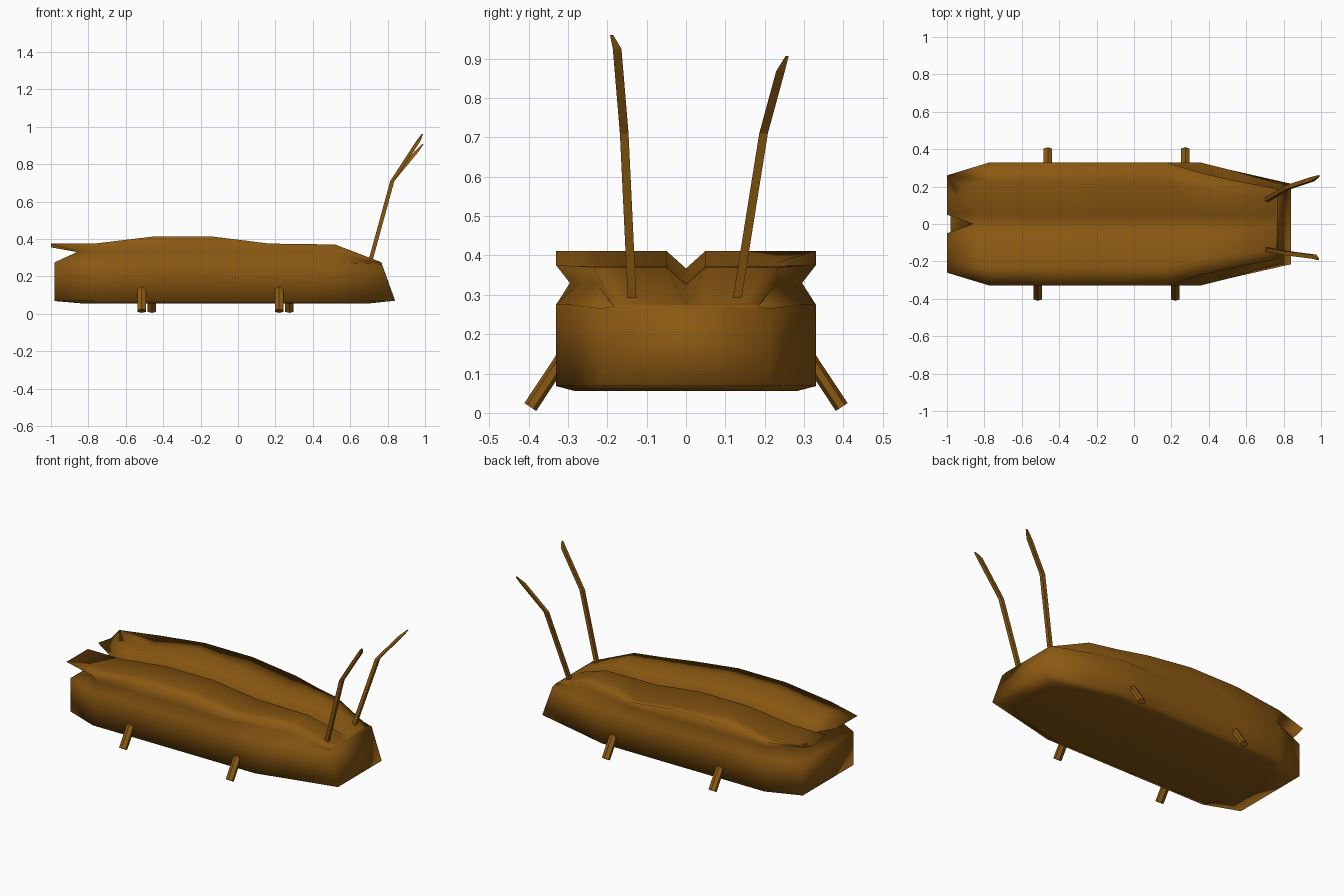
import bpy, bmesh
from mathutils import Vector

cube = bpy.data.objects.get("Cube")
if cube:
    bpy.data.objects.remove(cube)

brown = bpy.data.materials.new("chestnut_brown")
brown.use_nodes = True
COLOR = (0.26, 0.1, 0.006, 1)
brown.diffuse_color = COLOR
brown.node_tree.nodes["Principled BSDF"].inputs["Base Color"].default_value = COLOR


def finish(bm, name, smooth=True):
    bmesh.ops.recalc_face_normals(bm, faces=bm.faces)
    mesh = bpy.data.meshes.new(name)
    bm.to_mesh(mesh)
    bm.free()
    mesh.materials.append(brown)
    for poly in mesh.polygons:
        poly.use_smooth = smooth
    obj = bpy.data.objects.new(name, mesh)
    bpy.context.collection.objects.link(obj)
    return obj


def half_ring(x, body, lip, top, pocket, side):
    """Half cross-section from the belly up to the centre seam."""
    return [(x, side * (body - .05), .055), (x, side * body, .068),
            (x, side * body, .275), (x, side * (min(body, lip + .03) - .035), .33),
            (x, side * lip, top), (x, side * lip * .7, top - pocket),
            (x, side * .05, top), (x, 0, top - .045)]


# Body with wing cases: x, body half width, lip half width, top height, hollow depth
stations = [(-1, .25, .26, .375, .02), (-.77, .33, .33, .375, .03),
            (-.46, .33, .33, .412, 0), (-.13, .33, .33, .412, .03),
            (.17, .33, .33, .375, .035), (.35, .33, .275, .373, 0),
            (.52, .288, .235, .37, 0), (.77, .215, .19, .285, 0)]
TAIL_X = (-.83, -.98, -.98, -.86, -1, -1, -1, -.86)
HEAD_X = (.7, .84, .77, .77, .76, .76, .76, .76)
HEAD_Z = (.055, .07, .265, .272, .277, .278, .278, .275)

bm = bmesh.new()
rings = []
for i, (x, body, lip, top, pocket) in enumerate(stations):
    sides = []
    for side in (1, -1):
        pts = [Vector(p) for p in half_ring(x, body, lip, top, pocket if side > 0 else 0, side)]
        for k, p in enumerate(pts):
            if i == 0:
                p.x = TAIL_X[k]
            elif i == len(stations) - 1:
                p.x, p.z = HEAD_X[k], HEAD_Z[k]
        sides.append([bm.verts.new(p) for p in pts[:-1]])
        seam = pts[-1]
    centre = bm.verts.new(seam)
    rings.append([s + [centre] for s in sides])

for a, b in zip(rings, rings[1:]):
    for ra, rb in zip(a, b):
        for k in range(len(ra) - 1):
            bm.faces.new((ra[k], ra[k + 1], rb[k + 1], rb[k]))
    bm.faces.new((a[0][0], b[0][0], b[1][0], a[1][0]))

# Tail and head ends, with the wing tips closed separately
for left, right in (rings[0], rings[-1]):
    for k in range(3):
        bm.faces.new((left[k], left[k + 1], right[k + 1], right[k]))
    bm.faces.new((left[3], left[7], right[3]))
    for half in (left, right):
        bm.faces.new(half[3:])
finish(bm, "body_and_wing_cases")


# Antennae: tapered square rods along a bent path
def antenna(name, path):
    bm = bmesh.new()
    previous = None
    for (x, y, z), r in zip(path, (.011, .011, .011, .004)):
        ring = [bm.verts.new((x + r * u, y + r * v, z))
                for u, v in ((-1, -1), (1, -1), (1, 1), (-1, 1))]
        if previous:
            for k in range(4):
                n = (k + 1) % 4
                bm.faces.new((previous[k], previous[n], ring[n], ring[k]))
        else:
            bm.faces.new(ring)
        previous = ring
    bm.faces.new(previous)
    finish(bm, name, False)


antenna("right_antenna", [(.71, -.137, .29), (.825, -.157, .71), (.965, -.175, .925), (.985, -.189, .96)])
antenna("left_antenna", [(.71, .13, .29), (.825, .197, .71), (.955, .24, .868), (.988, .257, .907)])

# Legs: six-sided pegs splayed outward
for side, label, xs in ((-1, "right", (-.515, .22)), (1, "left", (-.46, .275))):
    for x, place in zip(xs, ("rear", "front")):
        bpy.ops.mesh.primitive_cylinder_add(
            vertices=6, radius=.018, depth=.18,
            location=(x, side * .346, .09), rotation=(side * .585, 0, 0))
        leg = bpy.context.object
        leg.name = f"{label}_{place}_leg"
        leg.scale.x = 1.45
        leg.data.materials.append(brown)
